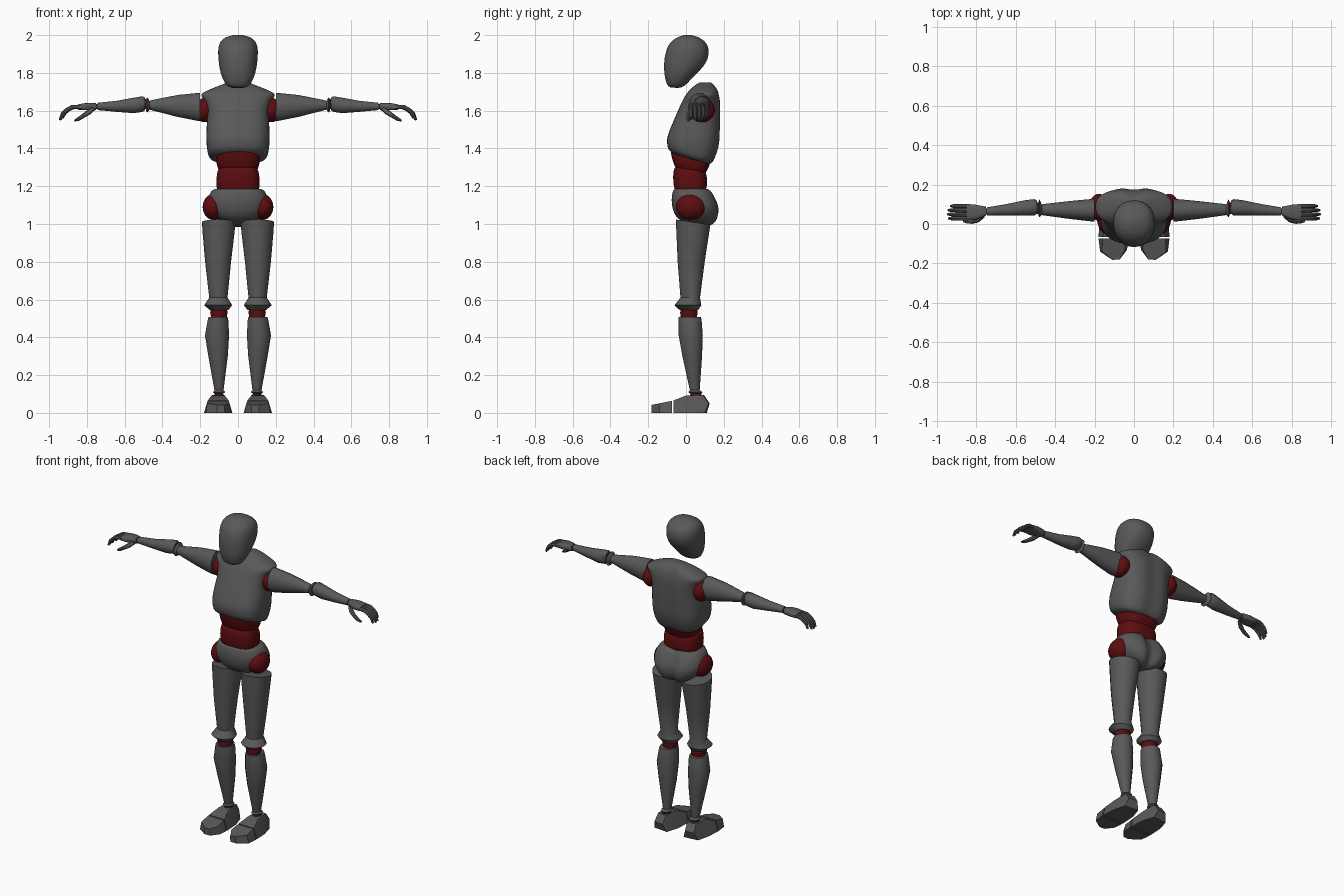
import bpy, bmesh, math
from mathutils import Vector

cube = bpy.data.objects.get("Cube")
if cube:
    bpy.data.objects.remove(cube)


def material(name, color):
    m = bpy.data.materials.new(name)
    m.use_nodes = True
    m.diffuse_color = color
    m.node_tree.nodes["Principled BSDF"].inputs["Base Color"].default_value = color
    return m


GRAY = material("shell gray", (0.1, 0.1, 0.1, 1))
RED = material("joint red", (0.11, 0.004, 0.005, 1))


def finish(name, bm, mat, angle=40):
    bmesh.ops.recalc_face_normals(bm, faces=bm.faces)
    mesh = bpy.data.meshes.new(name)
    bm.to_mesh(mesh)
    bm.free()
    mesh.materials.append(mat)
    ob = bpy.data.objects.new(name, mesh)
    bpy.context.collection.objects.link(ob)
    bpy.ops.object.select_all(action="DESELECT")
    bpy.context.view_layer.objects.active = ob
    ob.select_set(True)
    bpy.ops.object.shade_smooth_by_angle(angle=math.radians(angle))
    return ob


def skin(bm, rings):
    """Join vertex rings into a closed skin."""
    rings = [[bm.verts.new(p) for p in ring] for ring in rings]
    n = len(rings[0])
    for a, b in zip(rings, rings[1:]):
        for i in range(n):
            bm.faces.new((a[i], a[(i + 1) % n], b[(i + 1) % n], b[i]))
    bm.faces.new(rings[0])
    bm.faces.new(rings[-1])


def refine(rows, steps):
    """Catmull-Rom interpolation between section rows."""
    out = []
    for i in range(len(rows) - 1):
        quad = (rows[max(i - 1, 0)], rows[i], rows[i + 1], rows[min(i + 2, len(rows) - 1)])
        for s in range(steps):
            t = s / steps
            out.append([b + t * (c - a) / 2 + t * t * (a - 2.5 * b + 2 * c - d / 2)
                        + t ** 3 * (1.5 * (b - c) + (d - a) / 2) for a, b, c, d in zip(*quad)])
    return out + [rows[-1]]


def loft(name, rows, mat, axis="z", side=1, steps=1, sides=16, power=2, groove=0, angle=40):
    """Rows: position, low and high of first cross axis, low and high of second, tilt."""
    rings = []
    for t, a0, a1, b0, b1, tilt in refine(rows, steps):
        ring = []
        for i in range(sides):
            w = 2 * math.pi * (i + 0.5) / sides
            c, s = math.cos(w), math.sin(w)
            u = math.copysign(abs(c) ** (2 / power), c) * (a1 - a0) / 2
            v = math.copysign(abs(s) ** (2 / power), s) * (b1 - b0) / 2
            p, q, r = u + (a0 + a1) / 2, v + (b0 + b1) / 2, t + tilt * v
            if s > 0:
                q -= groove * s * math.exp(-(p / 0.03) ** 2)
            ring.append((side * p, q, r) if axis == "z" else (side * r, p, q))
        rings.append(ring)
    bm = bmesh.new()
    skin(bm, rings)
    return finish(name, bm, mat, angle)


def body(name, rows, mat, **kw):
    """Centred loft; rows: height, half width, front, back, tilt."""
    return loft(name, [(z, -h, h, f, b, t) for z, h, f, b, t in rows], mat,
                steps=3, sides=40, angle=55, **kw)


def ball(name, centre, radii, side):
    bm = bmesh.new()
    bmesh.ops.create_uvsphere(bm, u_segments=24, v_segments=16, radius=1)
    for v in bm.verts:
        v.co = Vector(c + r * k for c, r, k in zip(centre, radii, v.co))
        v.co.x *= side
    finish(name, bm, RED)


def digit(name, points, radii, side):
    """Jointed finger following a bent path."""
    pts = [Vector((side * x, y, z)) for x, y, z in points]
    rings = []
    for i, p in enumerate(pts):
        d = pts[min(i + 1, len(pts) - 1)] - pts[max(i - 1, 0)]
        across = Vector((0, 1, 0))
        up = d.cross(across).normalized()
        rings.append([p + radii[i] * (math.cos(k * math.pi / 4) * across + math.sin(k * math.pi / 4) * up)
                      for k in range(8)])
    bm = bmesh.new()
    skin(bm, rings)
    finish(name, bm, GRAY)


def hull(name, points, side):
    bm = bmesh.new()
    for x, y, z in points:
        bm.verts.new((side * x, y, z))
    bmesh.ops.convex_hull(bm, input=bm.verts)
    finish(name, bm, GRAY, 25)


# Head and trunk
body("head", [(1.722, .03, -.085, -.045, -.1), (1.735, .06, -.1, -.01, -.1), (1.78, .085, -.112, .04, 0),
              (1.83, .098, -.116, .088, 0), (1.88, .104, -.113, .116, 0), (1.93, .104, -.1, .118, 0),
              (1.965, .092, -.078, .1, 0), (1.988, .065, -.045, .067, 0), (2, .025, -.01, .03, 0)], GRAY, power=2.2)
body("chest", [(1.345, .125, -.07, .12, -.3), (1.365, .155, -.095, .145, -.3), (1.43, .167, -.1, .175, -.15),
               (1.5, .167, -.085, .182, 0), (1.59, .162, -.047, .184, 0), (1.65, .176, -.02, .182, 0),
               (1.685, .195, 0, .175, 0), (1.71, .155, .02, .168, 0), (1.732, .1, .045, .155, 0),
               (1.748, .06, .07, .14, 0)], GRAY, power=2.7, groove=.016)
body("upper_abdomen", [(1.275, .09, -.05, .1, -.2), (1.295, .105, -.062, .108, -.2), (1.34, .115, -.078, .125, -.25),
                       (1.4, .11, -.085, .125, -.2)], RED, power=2.8)
body("lower_abdomen", [(1.17, .105, -.055, .1, 0), (1.2, .114, -.064, .11, 0), (1.25, .113, -.068, .11, 0),
                       (1.285, .105, -.062, .1, -.1), (1.3, .085, -.045, .085, -.1)], RED, power=2.8)
body("pelvis", [(1.187, .11, -.055, .11, 0), (1.177, .138, -.068, .135, 0), (1.13, .16, -.076, .162, 0),
                (1.08, .156, -.07, .178, 0), (1.035, .125, -.052, .172, -.05), (1.005, .08, -.02, .15, -.1),
                (.99, .045, .02, .12, -.1)], GRAY, power=2.4, groove=.035)

for label, side in (("left", 1), ("right", -1)):
    def limb(part, rows, mat, axis="z", **kw):
        loft(f"{label}_{part}", rows, mat, axis=axis, side=side, **kw)

    # Leg
    ball(f"{label}_hip_joint", (.132, .025, 1.09), (.055, .078, .068), side)
    limb("thigh", [(1.01, .012, .192, -.055, .13, -.15), (.95, .018, .188, -.052, .122, -.08),
                   (.8, .036, .175, -.045, .1, 0), (.61, .055, .153, -.03, .075, 0),
                   (.57, .03, .18, -.062, .082, 0), (.545, .05, .15, -.035, .065, 0)], GRAY, sides=20)
    limb("knee_joint", [(.56, .058, .145, -.028, .058, 0), (.53, .055, .148, -.032, .062, 0),
                        (.5, .06, .142, -.028, .058, 0)], RED)
    limb("shin", [(.508, .054, .157, -.04, .08, 0), (.49, .05, .162, -.04, .084, 0),
                  (.41, .046, .176, -.04, .09, 0), (.3, .053, .158, -.02, .086, 0),
                  (.12, .076, .125, .02, .073, 0), (.11, .068, .133, .012, .088, 0),
                  (.1, .08, .122, .025, .08, 0)], GRAY)
    limb("ankle_joint", [(.115, .08, .122, .025, .08, 0), (.085, .075, .128, .02, .085, 0)], RED)
    hull(f"{label}_heel", [(.03, -.066, 0), (.18, -.066, 0), (.175, .02, 0), (.155, .1, 0), (.06, .11, 0),
                           (.035, .03, 0), (.05, -.066, .066), (.16, -.066, .066), (.07, 0, .092), (.14, 0, .092),
                           (.075, .095, .095), (.135, .09, .095), (.08, .125, .05), (.14, .12, .05)], side)
    hull(f"{label}_toe", [(x, y, z * k) for k in (0, 1) for x, y, z in
                          [(.03 + .02 * k, -.073, .064), (.18 - .02 * k, -.073, .064), (.035 + .01 * k, -.13, .052),
                           (.172 - .01 * k, -.14, .05), (.072, -.18, .042), (.11, -.182, .042)]], side)

    # Arm
    ball(f"{label}_shoulder_joint", (.178, .085, 1.603), (.05, .068, .064), side)
    limb("upper_arm", [(.2, .012, .13, 1.545, 1.695, 0), (.215, .012, .128, 1.545, 1.695, 0),
                       (.32, .024, .118, 1.566, 1.684, 0), (.45, .042, .103, 1.6, 1.658, 0),
                       (.468, .045, .1, 1.605, 1.652, 0), (.48, .032, .127, 1.588, 1.672, 0),
                       (.487, .05, .105, 1.6, 1.66, 0)], GRAY, "x")
    limb("elbow_joint", [(.475, .05, .11, 1.607, 1.662, 0), (.505, .05, .11, 1.607, 1.662, 0)], RED, "x")
    limb("forearm", [(.492, .052, .118, 1.602, 1.67, 0), (.505, .042, .127, 1.593, 1.677, 0),
                     (.55, .042, .122, 1.586, 1.67, 0), (.64, .042, .103, 1.593, 1.653, 0),
                     (.745, .042, .085, 1.603, 1.642, 0)], GRAY, "x")
    limb("wrist_joint", [(.74, .047, .08, 1.607, 1.637, 0), (.762, .047, .08, 1.607, 1.637, 0)], RED, "x", sides=12)

    # Hand
    limb("palm", [(.752, .042, .088, 1.602, 1.64, 0), (.775, .032, .093, 1.602, 1.642, 0),
                  (.81, .02, .1, 1.602, 1.64, 0), (.85, .018, .102, 1.605, 1.633, 0)], GRAY, "x", sides=12, power=3.5)
    for i, (finger, reach) in enumerate((("index", .95), ("middle", 1), ("ring", .97), ("little", .85))):
        path = [(0, 1.62), (.038, 1.618), (.064, 1.604), (.088, 1.582), (.102, 1.55)]
        digit(f"{label}_{finger}_finger", [(.842 + x * reach, .028 + .021 * i, 1.62 + (z - 1.62) * reach)
                                           for x, z in path], (.0105, .0115, .0105, .0095, .006), side)
    digit(f"{label}_thumb", [(.765, .04, 1.612), (.79, .022, 1.592), (.82, .012, 1.572), (.845, .012, 1.556),
                             (.866, .014, 1.546)], (.012, .014, .011, .01, .005), side)
